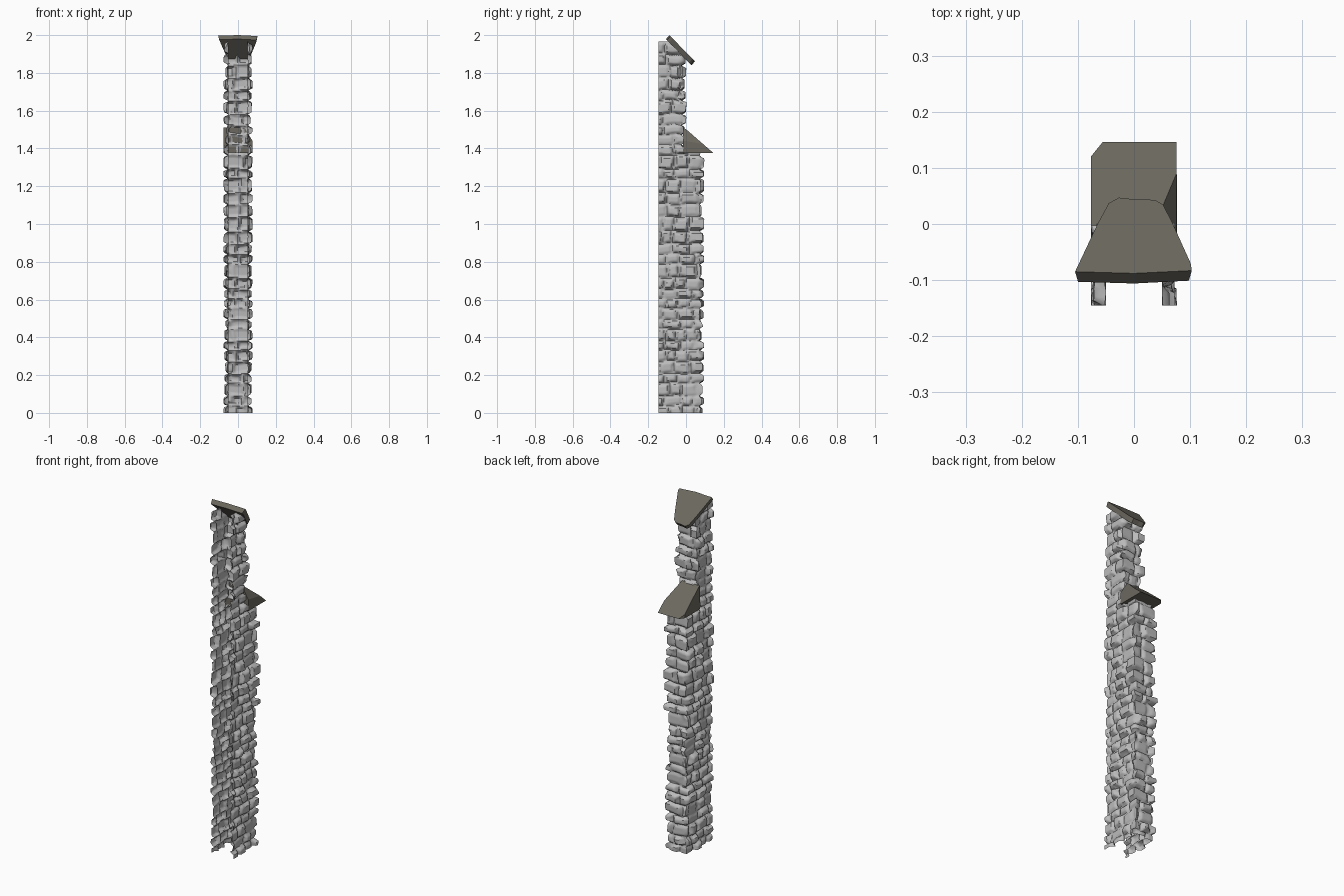
import bpy, bmesh, math, random
from mathutils import Vector

if "Cube" in bpy.data.objects:
    bpy.data.objects.remove(bpy.data.objects["Cube"])

random.seed(7)


def material(name, rgb):
    m = bpy.data.materials.new(name)
    m.diffuse_color = (*rgb, 1)
    m.use_nodes = True
    m.node_tree.nodes["Principled BSDF"].inputs["Base Color"].default_value = m.diffuse_color
    return m


STONE = material("light grey stone", (0.50, 0.50, 0.50))
SLATE = material("dark slate", (0.15, 0.14, 0.115))


def finish(bm, name, mat, smooth=False):
    bmesh.ops.recalc_face_normals(bm, faces=bm.faces) if not smooth else None
    me = bpy.data.meshes.new(name)
    bm.to_mesh(me)
    bm.free()
    me.materials.append(mat)
    ob = bpy.data.objects.new(name, me)
    bpy.context.collection.objects.link(ob)
    if smooth:
        bpy.ops.object.select_all(action='DESELECT')
        ob.select_set(True)
        bpy.context.view_layer.objects.active = ob
        bpy.ops.object.shade_smooth_by_angle(angle=math.radians(50))
    return ob


# Masonry courses shared by all the walls
courses = [-0.02]
while courses[-1] < 2.05:
    courses.append(courses[-1] + random.uniform(0.048, 0.078))


def masonry(lo, hi):
    """Random stones for one wall; returns its relief height function."""
    rows = []
    for _ in courses:
        edges, u = [], lo - random.uniform(0.01, 0.07)
        while u < hi + 0.02:
            w = random.uniform(0.05, 0.095)
            amp = random.choice((0.007, 0.012, 0.017, 0.022, 0.026))
            edges.append((u, u + w, amp, random.uniform(-0.08, 0.08)))
            u += w
        rows.append(edges)

    def relief(u, z):
        zz = z + 0.004 * math.sin(u * 45 + z * 9)
        uu = u + 0.004 * math.sin(z * 60)
        for i in range(len(courses) - 1):
            if courses[i] <= zz < courses[i + 1]:
                for a, b, amp, tilt in rows[i]:
                    if a <= uu < b:
                        d = min(uu - a, b - uu, zz - courses[i], courses[i + 1] - zz)
                        t = min(1, d / 0.014)
                        h = amp + tilt * (zz - (courses[i] + courses[i + 1]) / 2)
                        return max(0, min(0.027, h)) * t * t * (3 - 2 * t)
        return 0
    return relief


FRONT, HALF = -0.145, 0.050
right_relief = masonry(FRONT, 0.08)
left_relief = masonry(FRONT, 0.08)


def shaft(name, z0, top, back, back_relief, step=0.0075):
    """U-shaped stone sheet, open to the front and at both ends."""
    bm = bmesh.new()
    ns, nb = round((back - FRONT) / step), round(2 * HALF / step)
    nz = round((top(FRONT) - z0) / step)
    grid = []
    for k in range(nz + 1):
        row = []
        level = lambda y: z0 + (top(y) - z0) * k / nz
        zb = level(back)
        corner = {1: right_relief(back, zb), -1: left_relief(back, zb)}
        for i in range(ns):                                   # right side
            y = FRONT + (back - FRONT) * i / ns
            pull = max(0, 1 - (back - y) / 0.04) * back_relief(HALF, zb)
            row.append((HALF + right_relief(y, level(y)), y + pull, level(y)))
        for i in range(nb + 1):                               # back
            x = HALF - 2 * HALF * i / nb
            s = 1 if x > 0 else -1
            push = s * max(0, 1 - (HALF - abs(x)) / 0.03) * corner[s]
            row.append((x + push, back + back_relief(x, zb), zb))
        for i in range(ns - 1, -1, -1):                       # left side
            y = FRONT + (back - FRONT) * i / ns
            pull = max(0, 1 - (back - y) / 0.04) * back_relief(-HALF, zb)
            row.append((-HALF - left_relief(y, level(y)), y + pull, level(y)))
        grid.append([bm.verts.new(p) for p in row])
    for a, b in zip(grid, grid[1:]):
        for i in range(len(a) - 1):
            bm.faces.new((a[i], a[i + 1], b[i + 1], b[i]))
    return finish(bm, name, STONE, True)


# Lower and upper stone shafts
shaft("lower_shaft", 0.0, lambda y: 1.385, 0.070, masonry(-HALF, HALF))
shaft("upper_shaft", 1.375, lambda y: min(1.965, 1.978 - (y + 0.105) * 1.03),
      -0.025, masonry(-HALF, HALF))


def prism(bottom, top):
    bm = bmesh.new()
    a = [bm.verts.new(p) for p in bottom]
    b = [bm.verts.new(p) for p in top]
    bm.faces.new(a)
    bm.faces.new(b[::-1])
    for i in range(len(a)):
        j = (i + 1) % len(a)
        bm.faces.new((a[i], b[i], b[j], a[j]))
    return bm


# Wedge cap on the lower shoulder, with chipped corners
profile = [(-0.015, 1.375), (0.146, 1.375), (0.0, 1.502), (-0.015, 1.51)]
bm = prism([(-0.077, y, z) for y, z in profile], [(0.076, y, z) for y, z in profile])
for co, no in (((-0.077, 0.12, 1.375), (-0.027, 0.022, 0)),
               ((0.076, 0.05, 1.43), (0.02, 0.002, 0.012))):
    cut = bmesh.ops.bisect_plane(bm, geom=bm.verts[:] + bm.edges[:] + bm.faces[:],
                                 plane_co=co, plane_no=Vector(no).normalized(),
                                 clear_outer=True)
    bmesh.ops.holes_fill(bm, edges=[e for e in bm.edges if e.is_boundary])
finish(bm, "shoulder_cap", SLATE)

# Sloping slab on top, narrowing to the back
outline = [(-0.105, -0.085), (0.0, -0.088), (0.103, -0.083), (0.101, -0.07),
           (0.068, 0.003), (0.052, 0.034), (0.038, 0.043), (0.0, 0.044),
           (-0.027, 0.047), (-0.045, 0.037), (-0.065, 0.0)]
upper = [(x, y, 2.0 - (y + 0.088) * 1.03) for x, y in outline]
lower = [(x * 0.95, y - 0.018, z - 0.021) for x, y, z in upper]
finish(prism(lower, upper), "top_slab", SLATE)
